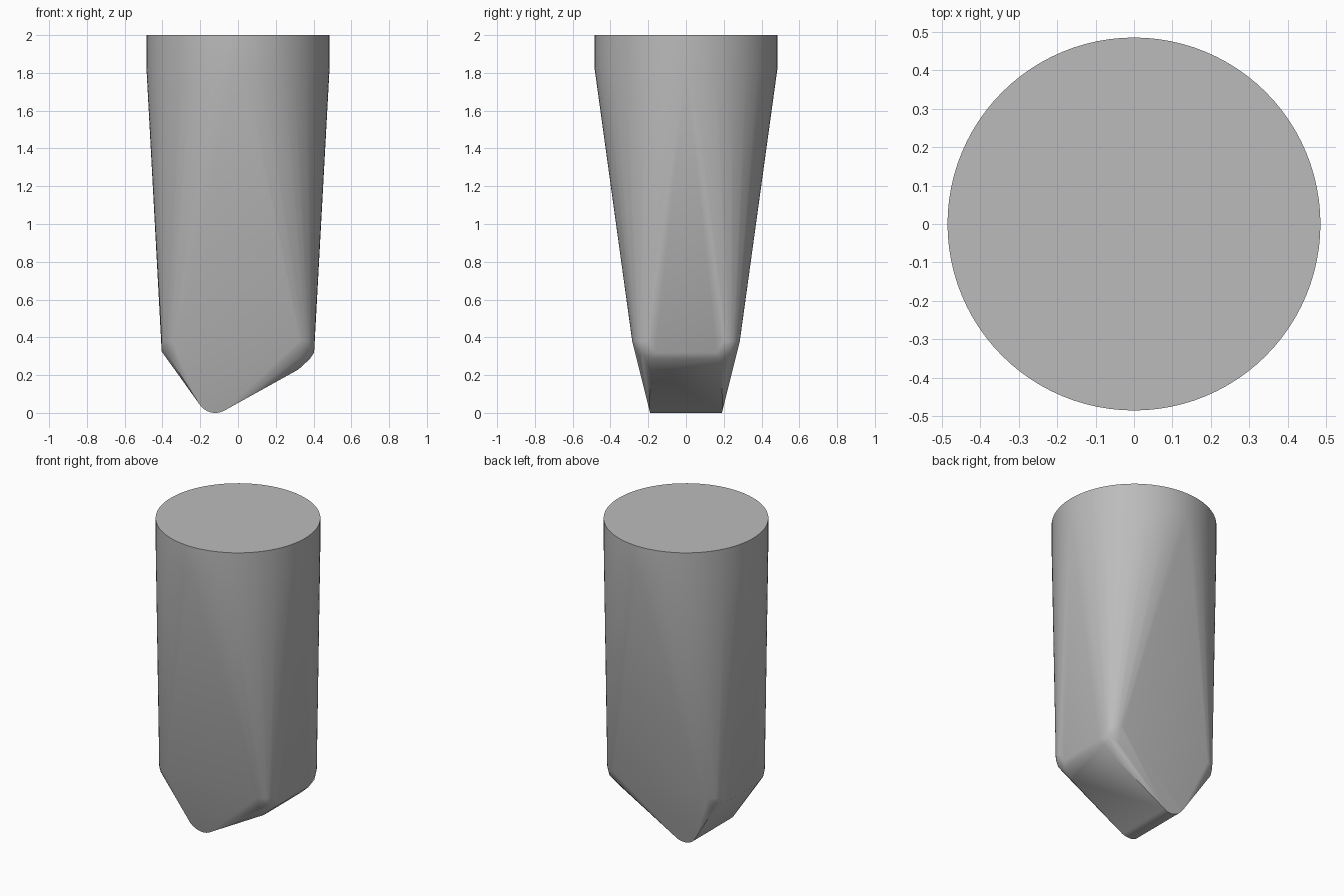
import bpy, bmesh
from math import sin, cos, pi, radians

cube = bpy.data.objects.get("Cube")
if cube:
    bpy.data.objects.remove(cube, do_unlink=True)

grey = bpy.data.materials.new("plain grey")
grey.use_nodes = True
colour = (0.5, 0.5, 0.5, 1)
grey.diffuse_color = colour
grey.node_tree.nodes["Principled BSDF"].inputs["Base Color"].default_value = colour

points = []


def circle(radius, z, count=96):
    for i in range(count):
        a = 2 * pi * i / count
        points.append((radius * cos(a), radius * sin(a), z))


def rounded_rectangle(hx, hy, r, z, steps=8):
    for sx in (-1, 1):
        for sy in (-1, 1):
            for i in range(steps + 1):
                a = pi / 2 * i / steps
                points.append((sx * (hx - r + r * cos(a)),
                               sy * (hy - r + r * sin(a)), z))


def pair(x, y, z):
    points.extend([(x, y, z), (x, -y, z)])


# Round shank at the top, blending to a rounded rectangle
circle(0.485, 2.0)
circle(0.485, 1.83)
rounded_rectangle(0.405, 0.285, 0.08, 0.38)

# Off-centre rounded tip, running front to back between sloping flats
for i in range(13):
    a = radians(215 + (299 - 215) * i / 12)
    z = 0.1 + 0.1 * sin(a)
    pair(-0.12 + 0.1 * cos(a), 0.19 + 0.257 * z, z)

# Side lips and softened lower corners
for x, y, z in ((0.403, 0.16, 0.32), (0.38, 0.18, 0.285), (0.32, 0.19, 0.23),
                (0.32, 0.245, 0.29), (0.385, 0.235, 0.315),
                (-0.404, 0.16, 0.325), (-0.35, 0.245, 0.3), (-0.39, 0.235, 0.335)):
    pair(x, y, z)

# Wrap the sections in one convex skin and merge its flat areas
bm = bmesh.new()
for p in points:
    bm.verts.new(p)
bmesh.ops.remove_doubles(bm, verts=bm.verts, dist=0.0005)
hull = bmesh.ops.convex_hull(bm, input=bm.verts)
spare = {g for g in hull["geom_interior"] + hull["geom_unused"]
         if isinstance(g, bmesh.types.BMVert)}
bmesh.ops.delete(bm, geom=list(spare), context="VERTS")
bmesh.ops.dissolve_limit(bm, angle_limit=radians(0.5), verts=bm.verts, edges=bm.edges)
bmesh.ops.recalc_face_normals(bm, faces=bm.faces)

mesh = bpy.data.meshes.new("chisel_peg")
bm.to_mesh(mesh)
bm.free()
mesh.materials.append(grey)
peg = bpy.data.objects.new("chisel_peg", mesh)
bpy.context.collection.objects.link(peg)
bpy.context.view_layer.objects.active = peg
peg.select_set(True)
bpy.ops.object.shade_smooth_by_angle(angle=radians(30))
